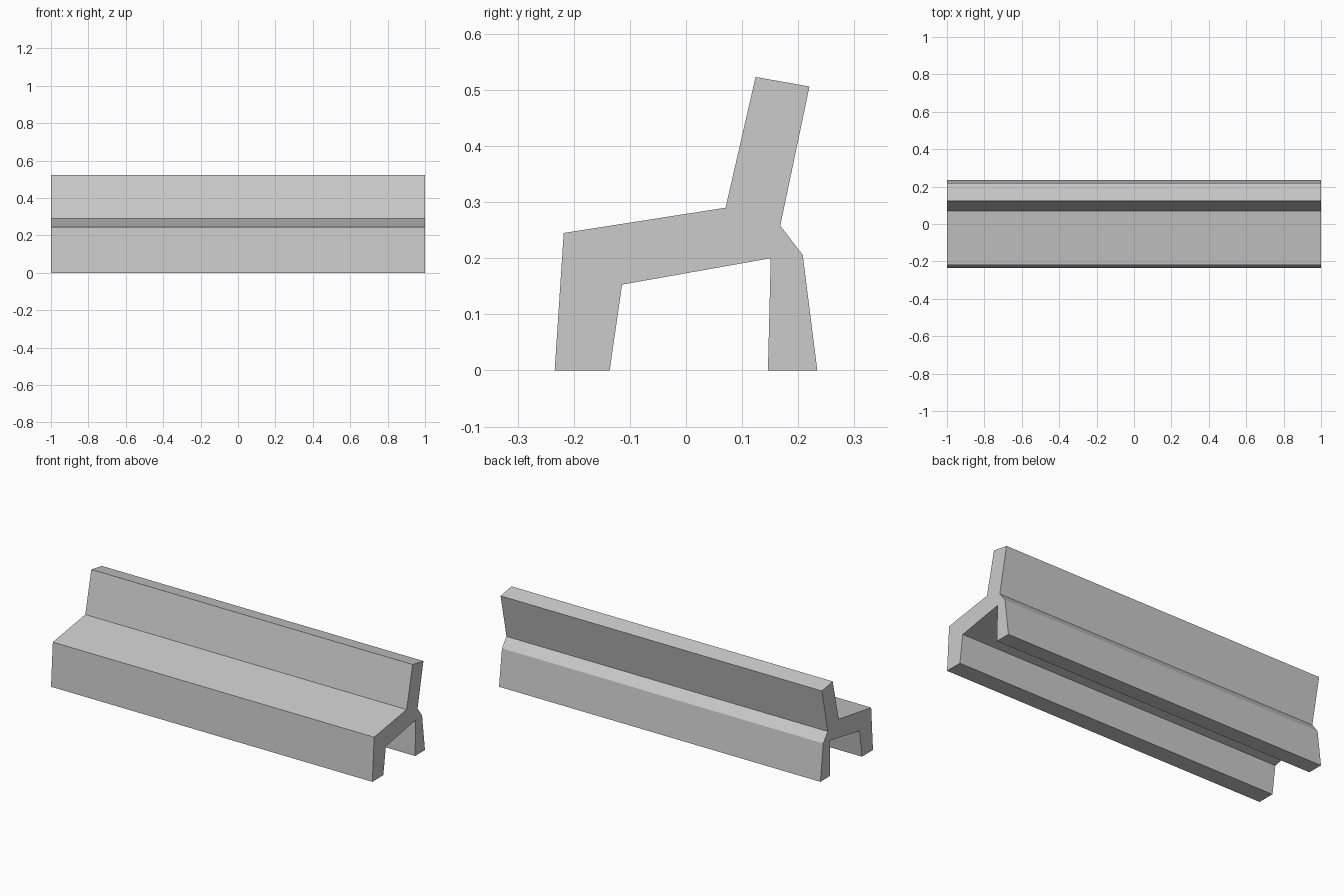
import bpy, bmesh

if "Cube" in bpy.data.objects:
    bpy.data.objects.remove(bpy.data.objects["Cube"])

LENGTH = 2.0

# Side outline of the bench (y, z): front leg, seat, backrest, rear leg, underside
OUTLINE = [
    (-0.234, 0.0), (-0.218, 0.245),                    # front of front leg
    (0.0705, 0.290),                                   # seat top
    (0.124, 0.523), (0.220, 0.506), (0.168, 0.258),    # backrest
    (0.208, 0.206), (0.234, 0.0), (0.146, 0.0),        # rear leg
    (0.151, 0.200), (-0.114, 0.153), (-0.136, 0.0),    # underside
]


def extrude_profile(name, outline, length):
    bm = bmesh.new()
    face = bm.faces.new([bm.verts.new((-length / 2, y, z)) for y, z in outline])
    result = bmesh.ops.extrude_face_region(bm, geom=[face], use_keep_orig=True)
    moved = [g for g in result["geom"] if isinstance(g, bmesh.types.BMVert)]
    bmesh.ops.translate(bm, verts=moved, vec=(length, 0, 0))
    bmesh.ops.recalc_face_normals(bm, faces=bm.faces)
    mesh = bpy.data.meshes.new(name)
    bm.to_mesh(mesh)
    bm.free()
    obj = bpy.data.objects.new(name, mesh)
    bpy.context.collection.objects.link(obj)
    return obj


# One continuous bench body running along x
extrude_profile("bench", OUTLINE, LENGTH)
